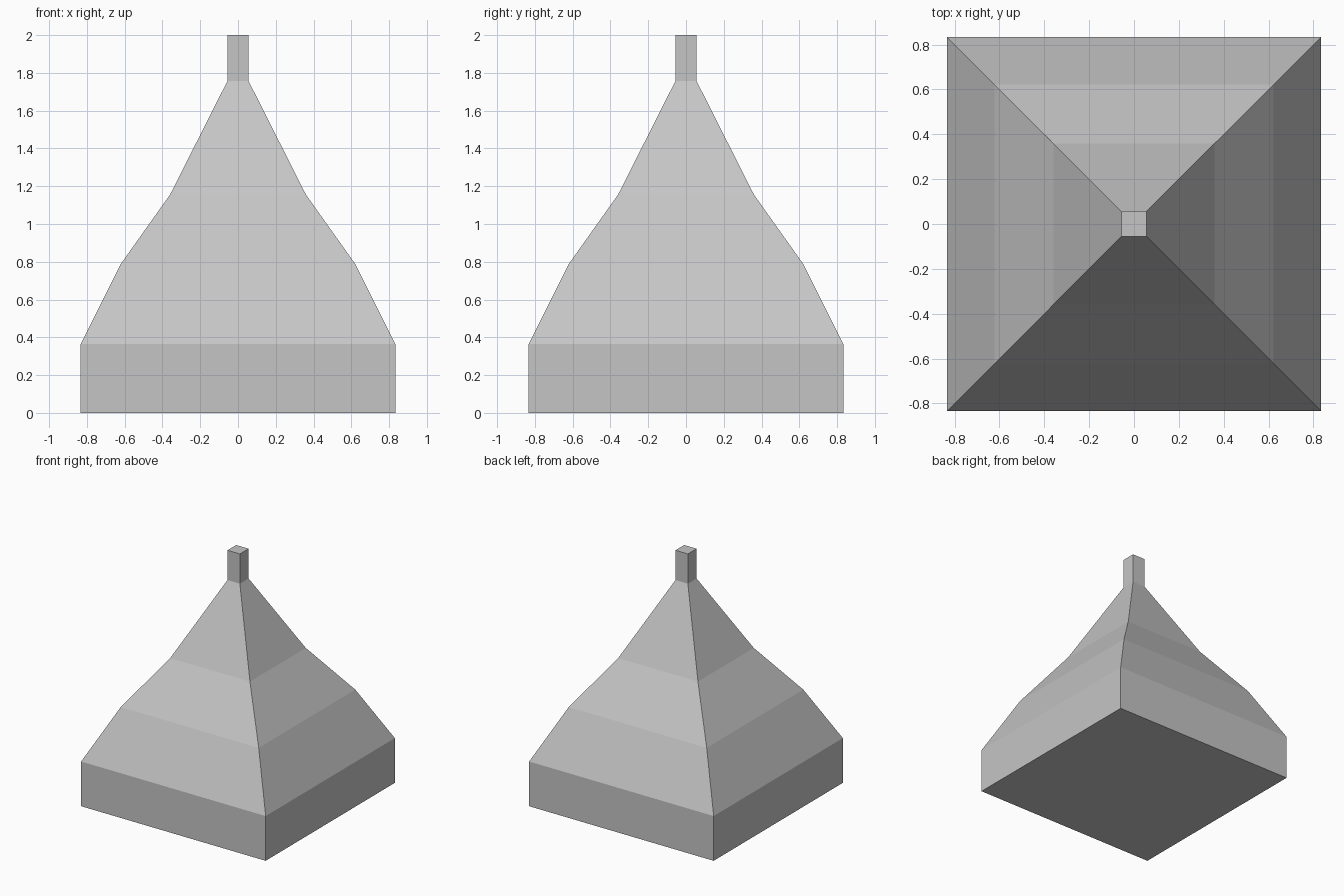
import bpy
import bmesh

cube = bpy.data.objects.get("Cube")
if cube:
    bpy.data.objects.remove(cube, do_unlink=True)

# Single stone grey
GREY = (0.56, 0.56, 0.56, 1.0)
grey = bpy.data.materials.new("stone_grey")
grey.use_nodes = True
grey.diffuse_color = GREY
grey.node_tree.nodes["Principled BSDF"].inputs["Base Color"].default_value = GREY

# Square profile as (half width, height): plinth, curved slopes, finial
PROFILE = [(0.833, 0.0), (0.833, 0.365), (0.623, 0.785),
           (0.36, 1.155), (0.056, 1.757), (0.056, 2.0)]
CORNERS = [(-1, -1), (1, -1), (1, 1), (-1, 1)]


def square_loft(name, profile, material):
    """Stack square rings into one closed, flat-faced solid."""
    bm = bmesh.new()
    rings = [[bm.verts.new((sx * half, sy * half, z)) for sx, sy in CORNERS]
             for half, z in profile]
    for low, high in zip(rings, rings[1:]):
        for i in range(4):
            j = (i + 1) % 4
            bm.faces.new((low[i], low[j], high[j], high[i]))
    bm.faces.new(rings[0][::-1])
    bm.faces.new(rings[-1])
    mesh = bpy.data.meshes.new(name)
    bm.to_mesh(mesh)
    bm.free()
    mesh.materials.append(material)
    obj = bpy.data.objects.new(name, mesh)
    bpy.context.collection.objects.link(obj)
    return obj


square_loft("tower_roof", PROFILE, grey)
